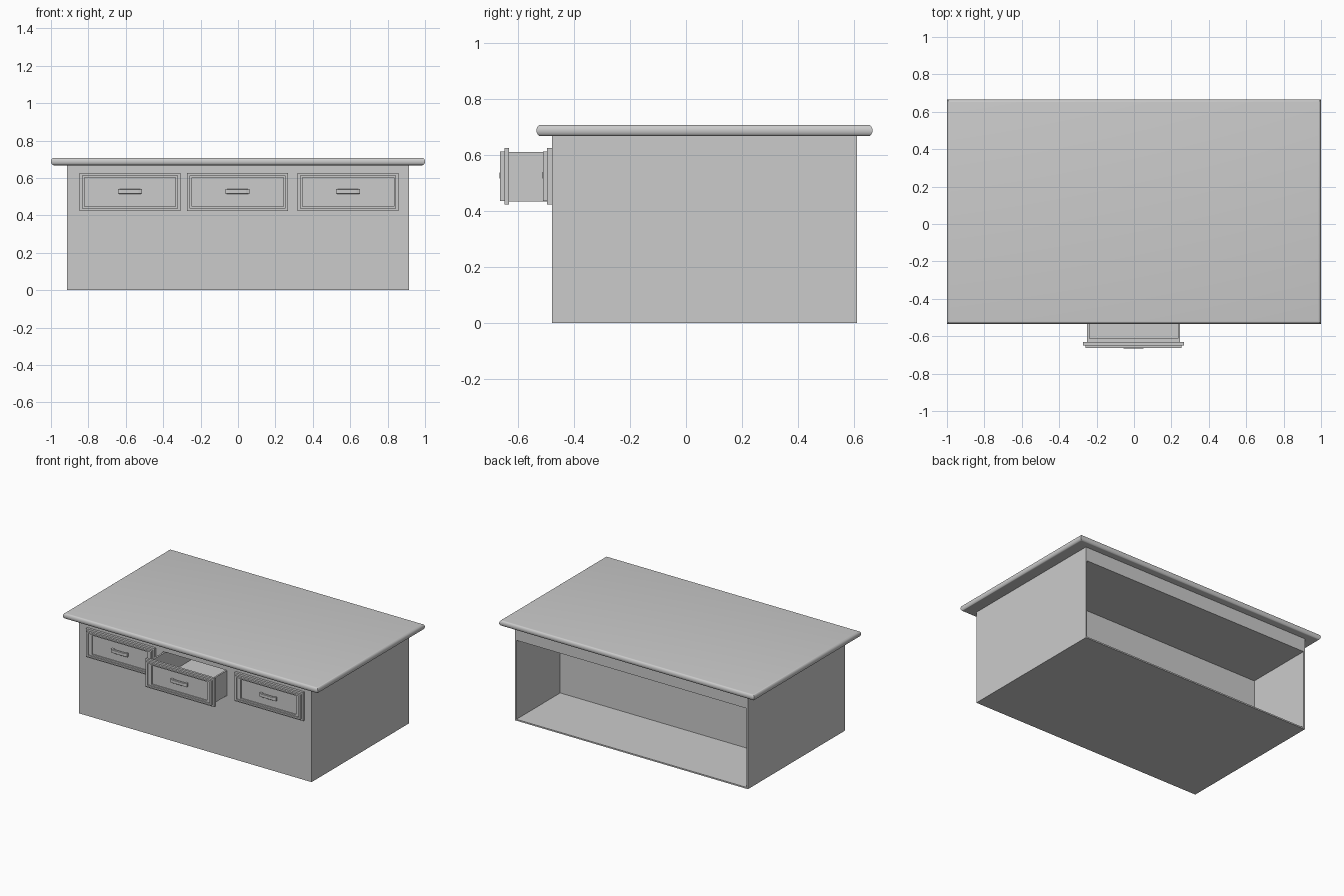
import bpy, bmesh, math

if "Cube" in bpy.data.objects:
    bpy.data.objects.remove(bpy.data.objects["Cube"])


def finish(name, bm):
    bmesh.ops.recalc_face_normals(bm, faces=bm.faces)
    me = bpy.data.meshes.new(name)
    bm.to_mesh(me)
    bm.free()
    ob = bpy.data.objects.new(name, me)
    bpy.context.collection.objects.link(ob)
    return ob


def loft(name, rings, axis, center=(0, 0, 0)):
    """Skin rectangles (half_u, half_v, depth) stacked along 'y' or 'z', capped at both ends."""
    bm = bmesh.new()
    cx, cy, cz = center
    loops = []
    for u, v, d in rings:
        loop = []
        for su, sv in ((-1, -1), (1, -1), (1, 1), (-1, 1)):
            co = (su * u, d, sv * v) if axis == 'y' else (su * u, sv * v, d)
            loop.append(bm.verts.new((co[0] + cx, co[1] + cy, co[2] + cz)))
        loops.append(loop)
    for a, b in zip(loops, loops[1:]):
        for i in range(4):
            j = (i + 1) % 4
            bm.faces.new((a[i], a[j], b[j], b[i]))
    bm.faces.new(loops[0])
    bm.faces.new(loops[-1])
    return finish(name, bm)


def box(name, x0, x1, y0, y1, z0, z1):
    hx, hy = (x1 - x0) / 2, (y1 - y0) / 2
    return loft(name, [(hx, hy, z0), (hx, hy, z1)], 'z', ((x0 + x1) / 2, (y0 + y1) / 2, 0))


W, FRONT, BACK, H, T = 0.913, -0.479, 0.61, 0.67, 0.01
DRAWER_Z = 0.525

# Table top with rounded edge
rings = []
for i in range(13):
    t = -math.pi / 2 + math.pi * i / 12
    inset = 0.014 * (1 - math.cos(t))
    rings.append((1 - inset, 0.6 - inset, 0.688 + 0.02 * math.sin(t)))
top = loft("table_top", rings, 'z', (0, 0.066, 0))
bpy.context.view_layer.objects.active = top
top.select_set(True)
bpy.ops.object.shade_smooth_by_angle(angle=math.radians(35))
top.select_set(False)

# Cabinet body, open shelf at the back
box("floor_panel", -W, W, FRONT, BACK, 0, T)
box("left_side", -W, -W + T, FRONT, BACK, T, H)
box("right_side", W - T, W, FRONT, BACK, T, H)
box("shelf_back", -W + T, W - T, 0.11, 0.12, T, H)
box("shelf_ceiling", -W + T, W - T, 0.12, BACK, 0.57, H)
front = box("front_panel", -W + T, W - T, FRONT, FRONT + T, T, H)

# Drawers: the middle one is pulled out
for side, x, pull in (("left", -0.577, 0), ("middle", -0.002, 0.153), ("right", 0.589, 0)):
    # Opening in the front panel
    cutter = box(side + "_opening_cutter", x - 0.25, x + 0.25, FRONT - 0.05, FRONT + 0.05, 0.432, 0.615)
    cutter.hide_render = True
    cutter.hide_viewport = True
    mod = front.modifiers.new(side + "_opening", 'BOOLEAN')
    mod.operation = 'DIFFERENCE'
    mod.object = cutter

    # Flanged front with stepped recess
    face = FRONT - pull
    loft(side + "_drawer_front", [
        (0.270, 0.101, 0), (0.270, 0.101, -0.017), (0.257, 0.088, -0.017), (0.257, 0.088, -0.032),
        (0.244, 0.077, -0.032), (0.244, 0.077, -0.023), (0.217, 0.067, -0.023), (0.217, 0.067, -0.015),
    ], 'y', (x, face, DRAWER_Z))

    # Open tray
    loft(side + "_drawer_tray", [
        (0.248, 0.27, 0.435), (0.248, 0.27, 0.612), (0.236, 0.25, 0.612), (0.236, 0.25, 0.447),
    ], 'z', (x, face + 0.27, 0))

    # Pull handle: tapered bar on two posts
    loft(side + "_handle", [(0.064, 0.013, -0.024), (0.064, 0.013, -0.030), (0.045, 0.010, -0.034)],
         'y', (x, face, 0.528))
    for s in (-1, 1):
        px = x + s * 0.056
        box(side + "_handle_post", px - 0.008, px + 0.008, face - 0.024, face - 0.014, 0.515, 0.541)
